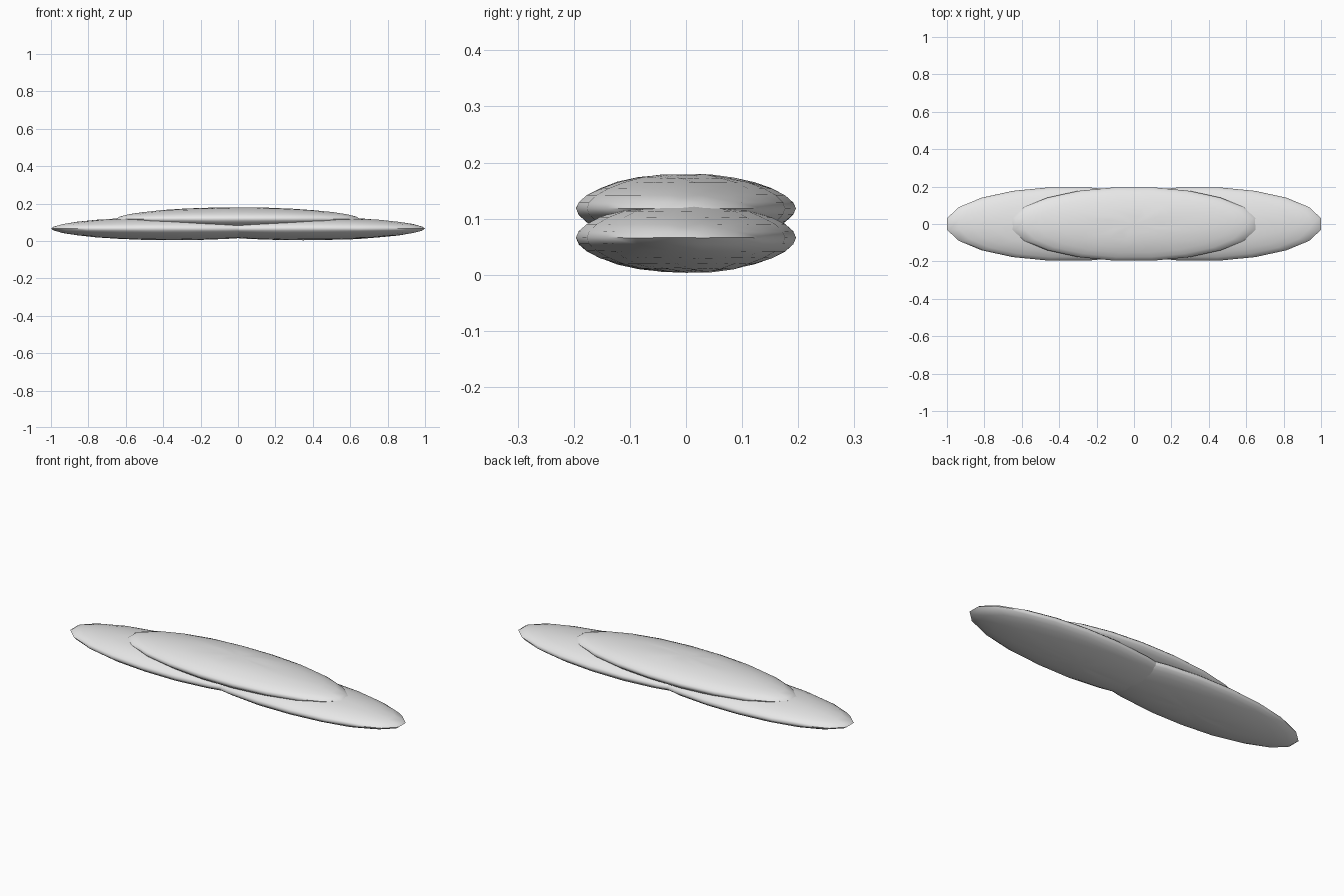
import bpy, bmesh, math, random
from mathutils import Matrix

if "Cube" in bpy.data.objects:
    bpy.data.objects.remove(bpy.data.objects["Cube"])

random.seed(4)

grey = bpy.data.materials.new("pale_grey")
grey.diffuse_color = (0.8, 0.8, 0.8, 1)
grey.use_nodes = True
grey.node_tree.nodes["Principled BSDF"].inputs["Base Color"].default_value = grey.diffuse_color

SIDES = 20
HALF_LEN, HALF_WID, HALF_THICK = 0.65, 0.196, 0.063


def pebble(name, x, z):
    """Long flat stone with a crisp rim and a slightly uneven surface."""
    bm = bmesh.new()
    bmesh.ops.create_uvsphere(bm, u_segments=SIDES, v_segments=14, radius=1)
    # half-step turn gives the blunt ends
    bmesh.ops.rotate(bm, verts=bm.verts, cent=(0, 0, 0),
                     matrix=Matrix.Rotation(math.pi / SIDES, 3, 'Z'))
    fit = 1 / math.cos(math.pi / SIDES)
    for v in bm.verts:
        r2 = min(1.0, v.co.x ** 2 + v.co.y ** 2)
        rim = abs(v.co.z) < 1e-4
        height = 0 if rim else math.copysign((1 - r2) ** 0.57, v.co.z)
        wobble = random.uniform(0.96, 1.0)
        v.co = (v.co.x * fit * HALF_LEN, v.co.y * fit * HALF_WID,
                height * HALF_THICK * wobble + random.uniform(-1, 1) * 0.0008)
    mesh = bpy.data.meshes.new(name)
    bm.to_mesh(mesh)
    bm.free()
    mesh.materials.append(grey)
    ob = bpy.data.objects.new(name, mesh)
    ob.location = (x, 0, z)
    bpy.context.collection.objects.link(ob)
    bpy.ops.object.select_all(action='DESELECT')
    ob.select_set(True)
    bpy.context.view_layer.objects.active = ob
    bpy.ops.object.shade_smooth_by_angle(angle=math.radians(60))
    return ob


# two overlapping stones below, one resting centrally on top
for side, label in ((-1, "left"), (1, "right")):
    pebble(f"lower_stone_{label}", side * 0.35, 0.066)
pebble("upper_stone", 0, 0.118)
